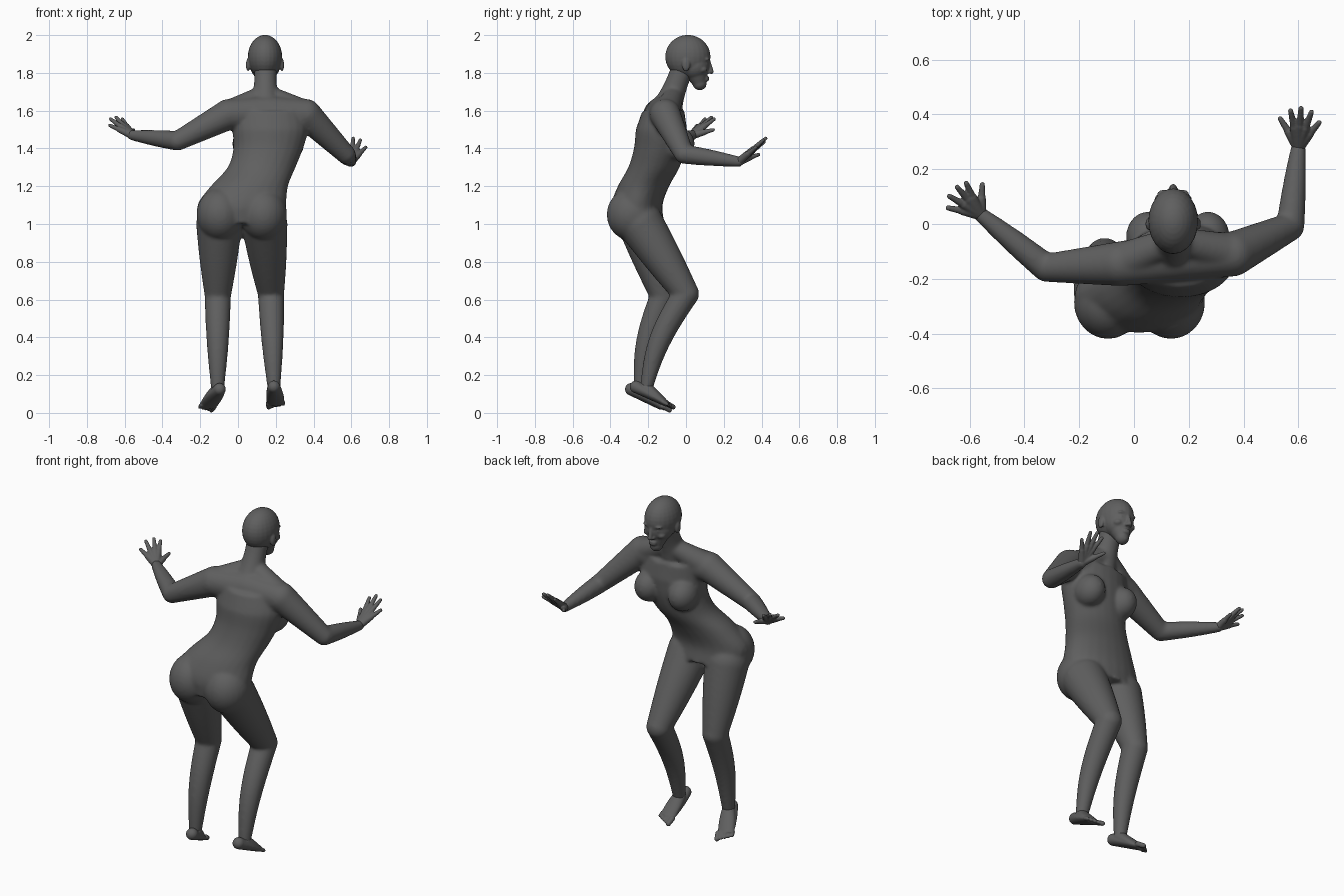
import bpy
import bmesh
from math import cos, sin, pi
from mathutils import Matrix, Vector

if "Cube" in bpy.data.objects:
    bpy.data.objects.remove(bpy.data.objects["Cube"], do_unlink=True)

skin = bpy.data.materials.new("dark_grey")
skin.use_nodes = True
grey = (0.115, 0.115, 0.115, 1)
skin.diffuse_color = grey
skin.node_tree.nodes["Principled BSDF"].inputs["Base Color"].default_value = grey

SIDES = 24
AXIS_X = Vector((1, 0, 0))
AXIS_Y = Vector((0, 1, 0))


def ball(bm, center, size):
    """Ellipsoid with three radii."""
    place = Matrix.LocRotScale(Vector(center), None, Vector(size))
    bmesh.ops.create_uvsphere(bm, u_segments=SIDES, v_segments=16, radius=1, matrix=place)


def ring(bm, center, across, along):
    """Ellipse of vertices spanned by two radius vectors."""
    angles = [2 * pi * k / SIDES for k in range(SIDES)]
    return [bm.verts.new(center + across * cos(a) + along * sin(a)) for a in angles]


def bridge(bm, rings):
    """Closed tube through a list of rings."""
    for low, high in zip(rings, rings[1:]):
        for k in range(SIDES):
            n = (k + 1) % SIDES
            bm.faces.new((low[k], low[n], high[n], high[k]))
    bm.faces.new(rings[0][::-1])
    bm.faces.new(rings[-1])


def limb(bm, start, end, r_start, r_end, bulge=0, bow=0, wide=1, steps=12):
    """Tapered round-ended tube; it can swell, bow backwards or widen."""
    start, end = Vector(start), Vector(end)
    direction = (end - start).normalized()
    across = (AXIS_X - direction * direction.x).normalized()
    along = direction.cross(across)
    rings = []
    for i in range(steps + 1):
        t = i / steps
        swell = sin(pi * t)
        radius = r_start + (r_end - r_start) * t + bulge * swell
        center = start.lerp(end, t) - AXIS_Y * bow * swell
        rings.append(ring(bm, center, across * radius * (1 + (wide - 1) * t), along * radius))
    bridge(bm, rings)
    ball(bm, start, [r_start] * 3)
    ball(bm, end, [r_end] * 3)


def spline(rows, steps=5):
    """Smooth interpolation through rows of numbers."""
    rows = [Vector(row) for row in rows]
    rows = [rows[0] * 2 - rows[1]] + rows + [rows[-1] * 2 - rows[-2]]
    for a, b, c, d in zip(rows, rows[1:], rows[2:], rows[3:]):
        for k in range(steps):
            t = k / steps
            yield (b + (c - a) * (t / 2) + (a * 2 - b * 5 + c * 4 - d) * (t * t / 2)
                   + (b * 3 - a - c * 3 + d) * (t ** 3 / 2))
    yield rows[-2]


def finish(name, bm, voxel, rounds):
    """Fuse the overlapping volumes into one smooth skin."""
    bmesh.ops.recalc_face_normals(bm, faces=bm.faces)
    mesh = bpy.data.meshes.new(name)
    bm.to_mesh(mesh)
    bm.free()
    mesh.materials.append(skin)
    part = bpy.data.objects.new(name, mesh)
    bpy.context.collection.objects.link(part)
    fuse = part.modifiers.new("fuse", "REMESH")
    fuse.mode = "VOXEL"
    fuse.voxel_size = voxel
    fuse.use_smooth_shade = True
    soften = part.modifiers.new("soften", "SMOOTH")
    soften.factor = 0.5
    soften.iterations = rounds


# Joints of the pose
chest = (.16, -.12, 1.59)
nape = (.145, -.06, 1.69)
left_shoulder, left_elbow, left_wrist = (.36, -.11, 1.58), (.57, -.01, 1.37), (.6, .28, 1.33)
right_shoulder, right_elbow, right_wrist = (-.05, -.145, 1.58), (-.32, -.16, 1.44), (-.56, .035, 1.47)
left_hip, left_knee, left_ankle = (.14, -.24, 1), (.175, 0, .63), (.19, -.21, .13)
right_hip, right_knee, right_ankle = (-.1, -.24, 1), (-.107, -.12, .62), (-.108, -.245, .12)

# Torso: level sections at even heights, given as x, y and half width
body = bmesh.new()
sections = [(.02, -.25, .22), (.02, -.26, .235), (.06, -.225, .205), (.125, -.17, .18),
            (.16, -.14, .185), (.17, -.13, .2), (.16, -.12, .19)]
depth = .136
levels = [(x, y, 1 + i / 10, width) for i, (x, y, width) in enumerate(sections)]
bridge(body, [ring(body, row.xyz, AXIS_X * row.w, AXIS_Y * min(depth, depth - (row.z - 1.5) / 4))
              for row in spline(levels)])
limb(body, (.145, -.09, 1.64), (.145, -.02, 1.82), .075, .06, bulge=-.006)
for x in (.05, .27):
    ball(body, (x, -.05, 1.425), (.08, .096, .09))
for x in (-.095, .135):
    ball(body, (x, -.285, 1.05), (.125, .135, .14))

# Arms and shoulders
for shoulder, elbow, wrist in ((left_shoulder, left_elbow, left_wrist),
                               (right_shoulder, right_elbow, right_wrist)):
    limb(body, chest, shoulder, .09, .082)
    limb(body, nape, shoulder, .05, .075)
    limb(body, shoulder, elbow, .082, .052)
    limb(body, elbow, wrist, .052, .028, bulge=.003)

# Legs
for hip, knee, ankle, bend in ((left_hip, left_knee, left_ankle, .035),
                               (right_hip, right_knee, right_ankle, .025)):
    limb(body, hip, knee, .122, .07, bulge=.004)
    limb(body, knee, ankle, .07, .034, bulge=.006, bow=bend)
finish("body", body, .009, 10)

# Head: skull, jaw, nose, lips, chin
head = bmesh.new()
mid = .143
ball(head, (mid, .01, 1.885), (.091, .12, .116))
limb(head, (mid, .045, 1.84), (mid, .072, 1.745), .08, .037)
limb(head, (mid, .12, 1.86), (mid, .134, 1.806), .01, .013)
for z in (1.763, 1.775):
    ball(head, (mid, .108, z), (.025, .014, .008))
ball(head, (mid, .085, 1.732), (.022, .022, .017))
# Nostrils, brows, eyes, cheeks, ears
for side in (-1, 1):
    for out, y, z, size in ((.013, .122, 1.803, (.009, .011, .008)),
                            (.033, .108, 1.872, (.027, .018, .009)),
                            (.034, .104, 1.848, (.015, .014, .009)),
                            (.043, .085, 1.818, (.026, .028, .02)),
                            (.09, 0, 1.842, (.011, .022, .034))):
        ball(head, (mid + side * out, y, z), size)
finish("head", head, .0055, 3)


def hand(name, wrist, tips):
    """Digits fan out from the wrist and fuse into the palm."""
    bm = bmesh.new()
    wrist = Vector(wrist)
    for tip in tips:
        tip = Vector(tip)
        knuckle = wrist.lerp(tip, .52)
        limb(bm, wrist, knuckle, .022, .016)
        limb(bm, knuckle, wrist.lerp(tip, .95), .014, .0095)
    finish(name, bm, .0042, 3)


# Hands: little finger first, thumb last
hand("left_hand", left_wrist, [(.68, .375, 1.41), (.65, .415, 1.45), (.61, .43, 1.46),
                               (.57, .42, 1.44), (.53, .39, 1.37)])
hand("right_hand", right_wrist, [(-.685, .06, 1.525), (-.68, .105, 1.56), (-.65, .14, 1.57),
                                 (-.615, .155, 1.56), (-.553, .15, 1.5)])


def foot(name, heel, ankle, front, out):
    """Heel and instep widen into the ball; the big toe is on the inner side."""
    bm = bmesh.new()
    heel, front = Vector(heel), Vector(front)
    limb(bm, heel, front, .033, .017, wide=2.7)
    limb(bm, ankle, front, .036, .016, wide=2.5)
    ahead = (front - heel).normalized()
    across = Vector((ahead.y, -ahead.x, 0)).normalized() * out
    for i in range(5):
        radius = .011 if i else .015
        root = front + across * (i - 2) * .0195 - ahead * i * .004
        limb(bm, root, root + ahead * (.04 - i * .004), radius, radius * .9)
    finish(name, bm, .0045, 4)


foot("left_foot", (.19, -.265, .138), left_ankle, (.2, -.105, .05), 1)
foot("right_foot", (-.098, -.29, .125), right_ankle, (-.163, -.135, .034), -1)
